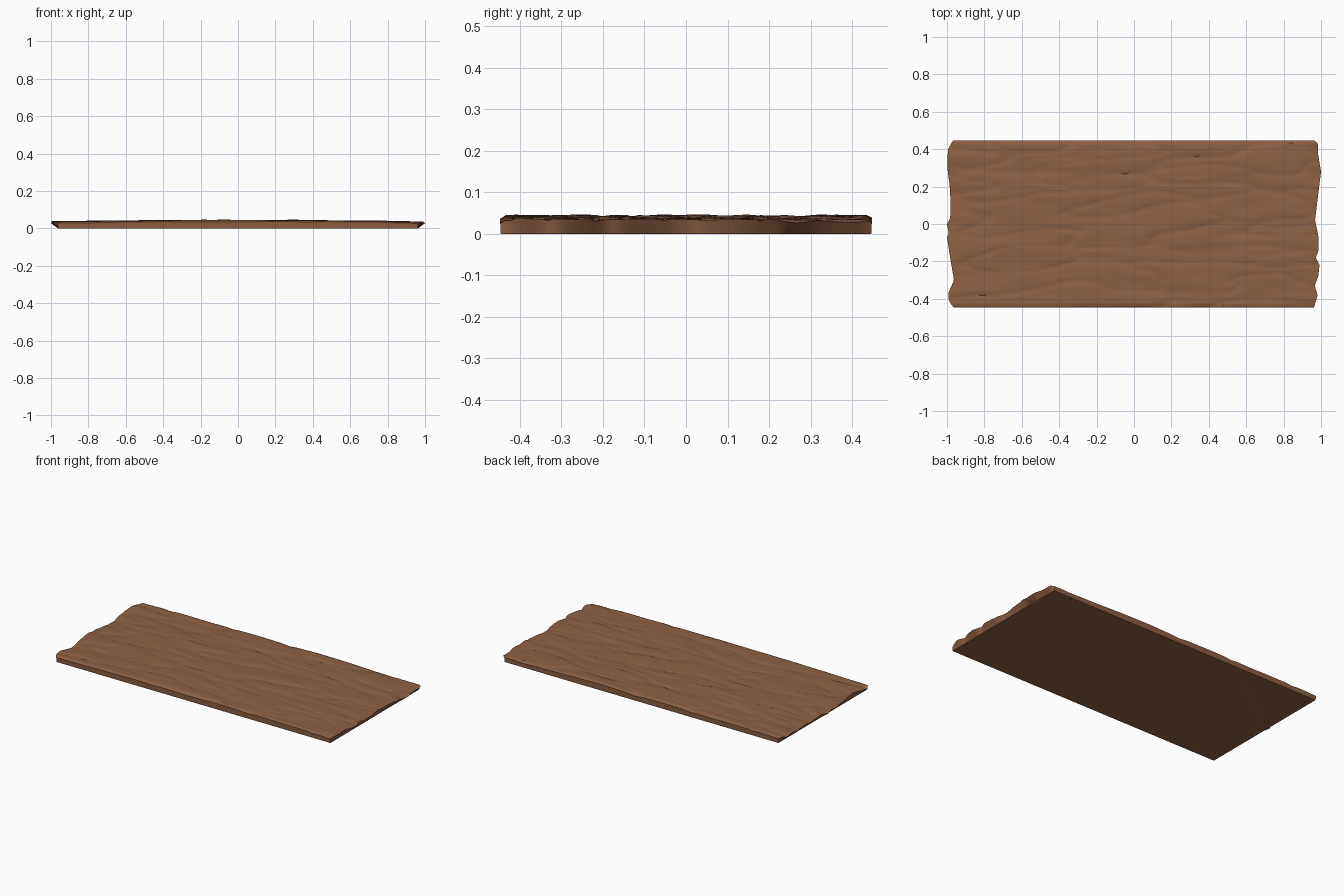
import bpy, bmesh, math
from mathutils import Vector, noise

if "Cube" in bpy.data.objects:
    bpy.data.objects.remove(bpy.data.objects["Cube"])

NX, NY = 120, 70          # top surface resolution
HALF_Y, FOOT_X = 0.447, 0.962

# ragged end outlines seen from above: (y, distance from centre)
LEFT = [(-.447, .965), (-.41, .99), (-.37, .993), (-.30, .962), (-.20, .98), (-.07, 1.0),
        (-.05, .99), (0, 1.0), (.03, .983), (.1, .98), (.2, .985), (.3, .998), (.4, .995), (.447, .967)]
RIGHT = [(-.447, .962), (-.38, .982), (-.33, .966), (-.28, .985), (-.22, .992), (-.18, .972),
         (-.14, .987), (-.06, .985), (.02, .968), (.12, .98), (.28, 1.0), (.37, .985), (.43, .985), (.447, .962)]


def outline(points, y):
    for (y0, x0), (y1, x1) in zip(points, points[1:]):
        if y <= y1 + 1e-6:
            return x0 + (x1 - x0) * (y - y0) / (y1 - y0)
    return points[-1][1]


def height(x, y):
    # gently crowned board with rough grain running along x
    base = 0.044 - 0.009 * x * x
    grain = noise.noise(Vector((x * 3.2, y * 11, 1.7)))
    fine = noise.noise(Vector((x * 6, y * 24, 5.1)))
    ledge = abs(noise.noise(Vector((x * 2.4 + 4, y * 13, 9.3))))
    z = base + 0.0045 * grain + 0.0022 * fine - 0.008 * max(0, 0.14 - ledge) / 0.14 * 0.6
    # chipped dips at the two ends
    if abs(x) > 0.93:
        dip = max(0, noise.noise(Vector((math.copysign(3, x), y * 9, 2.2))))
        z -= 0.02 * dip * (abs(x) - 0.93) / 0.07
    # softened long edges
    edge = max(0, 1 - (HALF_Y - abs(y)) / 0.014)
    return min(z - 0.007 * edge * edge, 0.048)


bm = bmesh.new()
# top grid
top = []
for j in range(NY + 1):
    y = -HALF_Y + 2 * HALF_Y * j / NY
    l, r = -outline(LEFT, y), outline(RIGHT, y)
    row = []
    for i in range(NX + 1):
        x = l + (r - l) * i / NX
        row.append(bm.verts.new((x, y, height(x, y))))
    top.append(row)
for j in range(NY):
    for i in range(NX):
        bm.faces.new((top[j][i], top[j][i + 1], top[j + 1][i + 1], top[j + 1][i]))

# undercut ends, straight long sides and flat underside
rim = (top[0][:-1] + [top[j][NX] for j in range(NY)] + top[NY][:0:-1]
       + [top[j][0] for j in range(NY, 0, -1)])
foot = [bm.verts.new((max(-FOOT_X, min(FOOT_X, v.co.x)), v.co.y * 0.997, 0)) for v in rim]
n = len(rim)
for k in range(n):
    m = (k + 1) % n
    bm.faces.new((foot[k], foot[m], rim[m], rim[k]))
bm.faces.new(foot[::-1])
bmesh.ops.recalc_face_normals(bm, faces=bm.faces)

mesh = bpy.data.meshes.new("wooden_plank")
bm.to_mesh(mesh)
bm.free()
plank = bpy.data.objects.new("wooden_plank", mesh)
bpy.context.collection.objects.link(plank)

# single brown wood colour
wood = bpy.data.materials.new("brown wood")
wood.diffuse_color = (0.27, 0.117, 0.056, 1)
wood.use_nodes = True
wood.node_tree.nodes["Principled BSDF"].inputs["Base Color"].default_value = wood.diffuse_color
mesh.materials.append(wood)

bpy.context.view_layer.objects.active = plank
plank.select_set(True)
bpy.ops.object.shade_smooth_by_angle(angle=math.radians(40))
